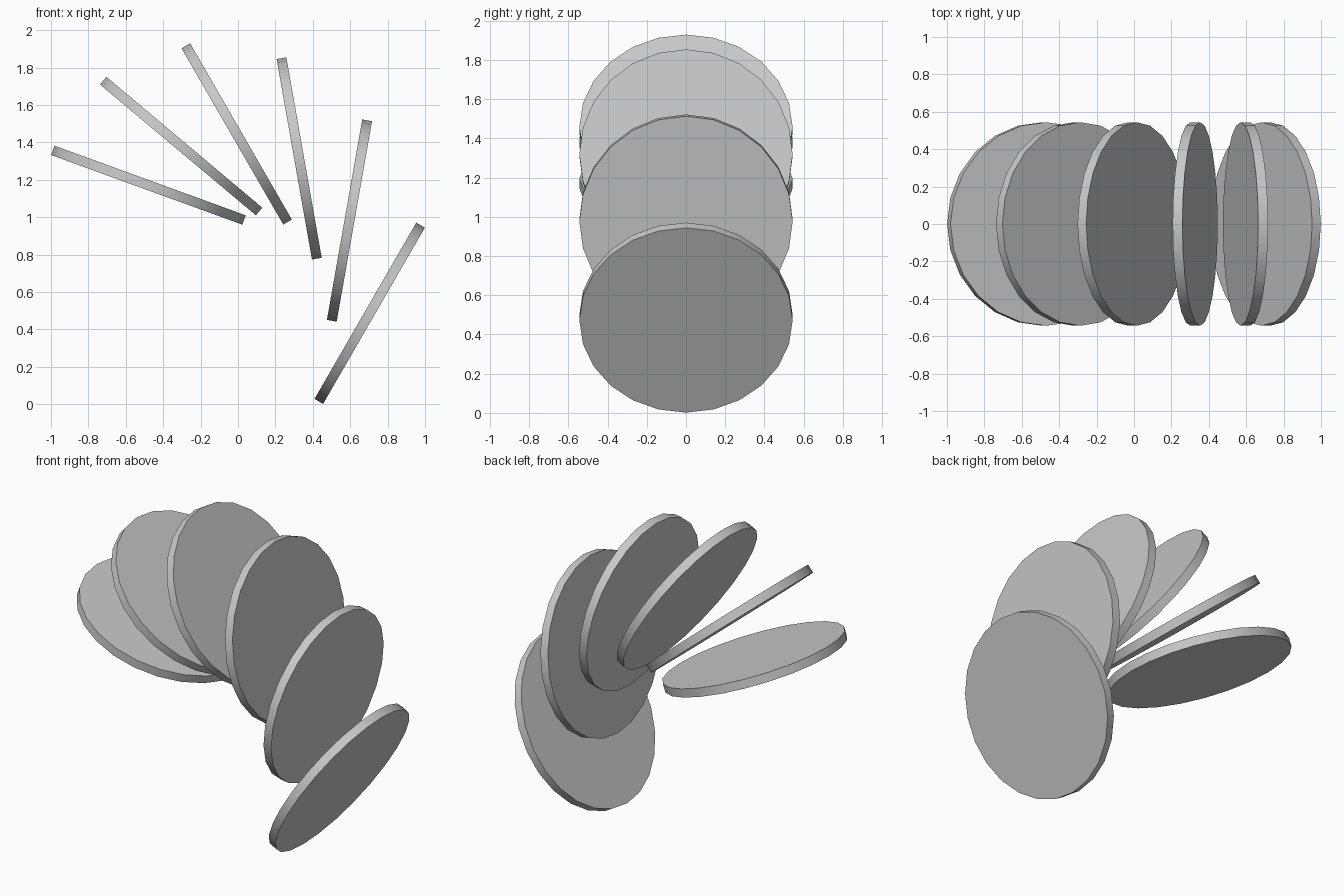
import bpy
import math

cube = bpy.data.objects.get("Cube")
if cube:
    bpy.data.objects.remove(cube, do_unlink=True)

# One plain grey for every disc
grey = bpy.data.materials.new("light_grey")
grey.use_nodes = True
colour = (0.58, 0.58, 0.58, 1.0)
grey.diffuse_color = colour
grey.node_tree.nodes["Principled BSDF"].inputs["Base Color"].default_value = colour

RADIUS = 0.544
THICKNESS = 0.053
SIDES = 24
STEP = 20  # each disc leans this many degrees further than the last


def add_disc(name, x, z, tilt):
    """Thin disc with a corner on its slope line, leaning about the y axis."""
    bpy.ops.mesh.primitive_cylinder_add(
        vertices=SIDES, radius=RADIUS, depth=THICKNESS,
        location=(x, 0, z), rotation=(0, math.radians(tilt), 0))
    disc = bpy.context.object
    disc.name = name
    disc.data.materials.append(grey)
    # Smooth rim, crisp edges around the flat faces
    bpy.ops.object.shade_smooth_by_angle(angle=math.radians(30))
    return disc


# Fan of discs along a falling arc: centre x and z of each
centres = [(-0.479, 1.171), (-0.304, 1.380), (-0.007, 1.445),
           (0.327, 1.314), (0.596, 0.982), (0.704, 0.486)]

for i, (x, z) in enumerate(centres, start=1):
    add_disc(f"fan_disc_{i}", x, z, STEP * i)
